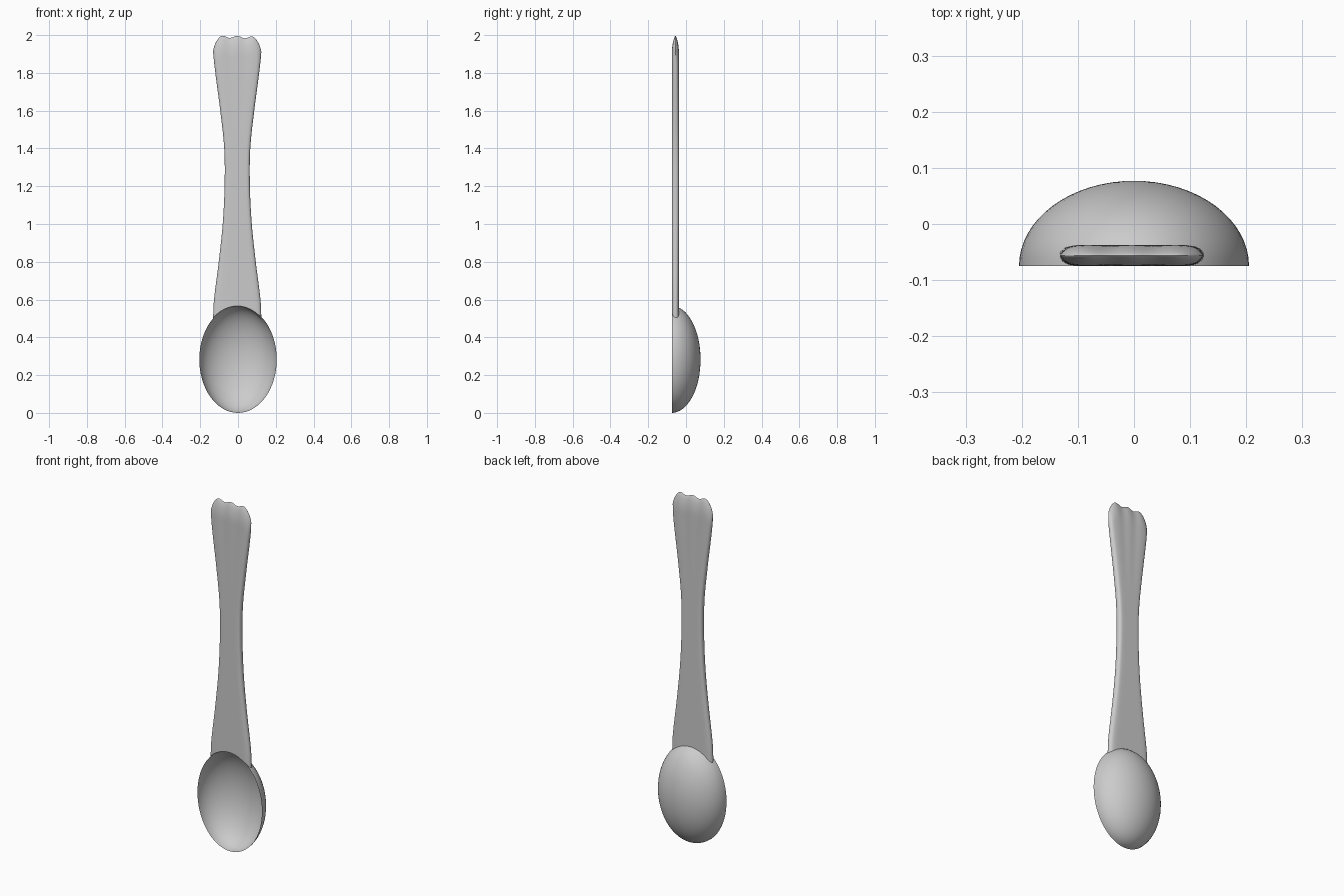
import bpy, bmesh, math

cube = bpy.data.objects.get("Cube")
if cube:
    bpy.data.objects.remove(cube, do_unlink=True)

grey = bpy.data.materials.new("soft grey")
grey.use_nodes = True
grey.diffuse_color = (0.6, 0.6, 0.6, 1)
grey.node_tree.nodes["Principled BSDF"].inputs["Base Color"].default_value = (0.6, 0.6, 0.6, 1)

RX, RY, RZ = 0.205, 0.152, 0.283   # bowl radii
RIM = -0.075                       # y of the bowl rim and handle front


def finish(bm, name, angle):
    mesh = bpy.data.meshes.new(name)
    bm.to_mesh(mesh)
    bm.free()
    mesh.materials.append(grey)
    obj = bpy.data.objects.new(name, mesh)
    bpy.context.collection.objects.link(obj)
    bpy.ops.object.select_all(action='DESELECT')
    obj.select_set(True)
    bpy.context.view_layer.objects.active = obj
    bpy.ops.object.shade_smooth_by_angle(angle=math.radians(angle))


# Bowl: open half of a stretched sphere
bm = bmesh.new()
bmesh.ops.create_uvsphere(bm, u_segments=64, v_segments=32, radius=1)
bmesh.ops.delete(bm, geom=[v for v in bm.verts if v.co.z > 0.01], context='VERTS')
for v in bm.verts:
    x, y, z = v.co
    v.co = (x * RX, RIM - z * RY, RZ + y * RZ)
bmesh.ops.recalc_face_normals(bm, faces=bm.faces)
deepest = max(bm.faces, key=lambda f: f.calc_center_median().y)
if deepest.normal.y < 0:
    bmesh.ops.reverse_faces(bm, faces=bm.faces)
finish(bm, "bowl", 60)

# Handle: waisted slab with rounded edges and a scalloped, thinning tip
WAIST = [(0.5, 0.128), (0.6, 0.123), (0.8, 0.098), (1.0, 0.077), (1.2, 0.067),
         (1.4, 0.069), (1.6, 0.09), (1.8, 0.116), (1.92, 0.128), (2.01, 0.126)]


def slope(k):
    (z0, w0), (z1, w1) = WAIST[max(k - 1, 0)], WAIST[min(k + 1, len(WAIST) - 1)]
    return (w1 - w0) / (z1 - z0)


def half_width(z):
    """Smooth interpolation through the waist stations."""
    i = max(k for k in range(len(WAIST) - 1) if WAIST[k][0] <= z or k == 0)
    (z0, w0), (z1, w1) = WAIST[i], WAIST[i + 1]
    d = z1 - z0
    t = (z - z0) / d
    return (w0 * (1 + 2 * t) * (1 - t) ** 2 + slope(i) * d * t * (1 - t) ** 2
            + w1 * t * t * (3 - 2 * t) + slope(i + 1) * d * t * t * (t - 1))


def tip(u):
    return 1.99 + 0.006 * math.cos(10 * u) - 0.003 * u - 0.07 * abs(u) ** 8


def foot(u, depth):
    """Lower edge, resting on the bowl at this depth behind the rim."""
    k = 1 - (depth / RY) ** 2
    return RZ + RZ * math.sqrt(k - (0.128 * u / RX) ** 2)


COLS, ROWS = 40, 70
bm = bmesh.new()
sheets = []
for side in (-1, 1):
    grid = []
    for i in range(COLS + 1):
        u = -math.cos(math.pi * i / COLS)
        column = []
        for j in range(ROWS + 1):
            v = (1 - math.cos(math.pi * j / ROWS)) / 2
            bottom = foot(u, 0.019 + side * 0.019)
            z = bottom + (tip(u) - bottom) * v
            near_tip = min(1, max(0, 1 - (tip(u) - z) / 0.1))
            t = 0.019 * math.sqrt(max(0, 1 - abs(u) ** 10)) * (1 - near_tip ** 2) ** 0.7
            flute = max(0, (z - 1.5) / 0.5) * (1 - u * u)
            t *= 1 - 0.12 * flute * (1 - math.cos(10 * u)) / 2
            column.append(bm.verts.new((-0.004 + u * half_width(z), RIM + 0.019 + side * t, z)))
        grid.append(column)
    sheets.append(grid)
    for i in range(COLS):
        for j in range(ROWS):
            bm.faces.new((grid[i][j], grid[i + 1][j], grid[i + 1][j + 1], grid[i][j + 1]))
# Close the foot, then weld the side and tip seams
front, back = sheets
for i in range(COLS):
    bm.faces.new((front[i][0], back[i][0], back[i + 1][0], front[i + 1][0]))
# Matching side columns share the same heights so that they weld
for i in (0, COLS):
    for a, b in zip(front[i], back[i]):
        b.co = a.co
bmesh.ops.remove_doubles(bm, verts=bm.verts, dist=0.0002)
bmesh.ops.recalc_face_normals(bm, faces=bm.faces)
finish(bm, "handle", 50)
